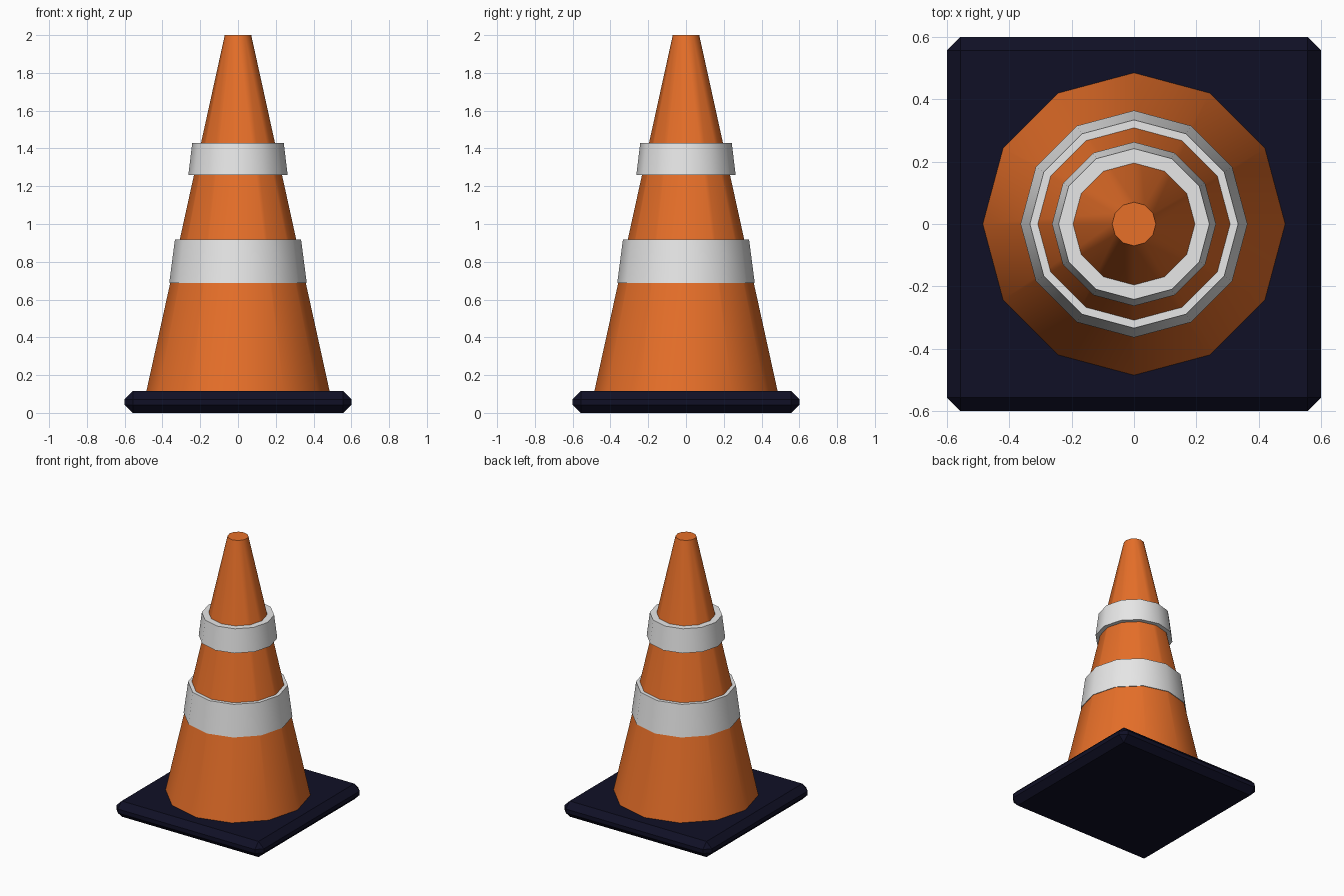
import bpy
import math

cube = bpy.data.objects.get("Cube")
if cube:
    bpy.data.objects.remove(cube, do_unlink=True)


def make_material(name, rgb):
    mat = bpy.data.materials.new(name)
    mat.use_nodes = True
    colour = (*rgb, 1.0)
    mat.diffuse_color = colour
    mat.node_tree.nodes["Principled BSDF"].inputs["Base Color"].default_value = colour
    return mat


orange = make_material("orange plastic", (0.8, 0.16, 0.022))
white = make_material("white band", (0.8, 0.8, 0.8))
navy = make_material("dark navy rubber", (0.005, 0.005, 0.019))


def frustum(name, r_low, r_high, z_low, z_high, mat):
    """Twelve-sided tapered solid with corners on the x and y axes."""
    bpy.ops.mesh.primitive_cone_add(
        vertices=12, radius1=r_low, radius2=r_high, depth=z_high - z_low,
        location=(0, 0, (z_low + z_high) / 2))
    obj = bpy.context.object
    obj.name = name
    obj.data.materials.append(mat)
    bpy.ops.object.shade_smooth_by_angle(angle=math.radians(35))
    return obj


# Square base plate with chamfered edges
bpy.ops.mesh.primitive_cube_add(size=1, location=(0, 0, 0.0575))
base = bpy.context.object
base.name = "base_plate"
base.scale = (1.2, 1.2, 0.115)
bpy.ops.object.transform_apply(location=False, rotation=False, scale=True)
base.data.materials.append(navy)
bevel = base.modifiers.new("chamfer", 'BEVEL')
bevel.width = 0.043
bevel.segments = 1

# Cone body
frustum("cone_body", 0.485, 0.07, 0.115, 2.0, orange)

# Raised reflective bands
frustum("lower_band", 0.364, 0.334, 0.687, 0.917, white)
frustum("upper_band", 0.263, 0.242, 1.26, 1.43, white)
